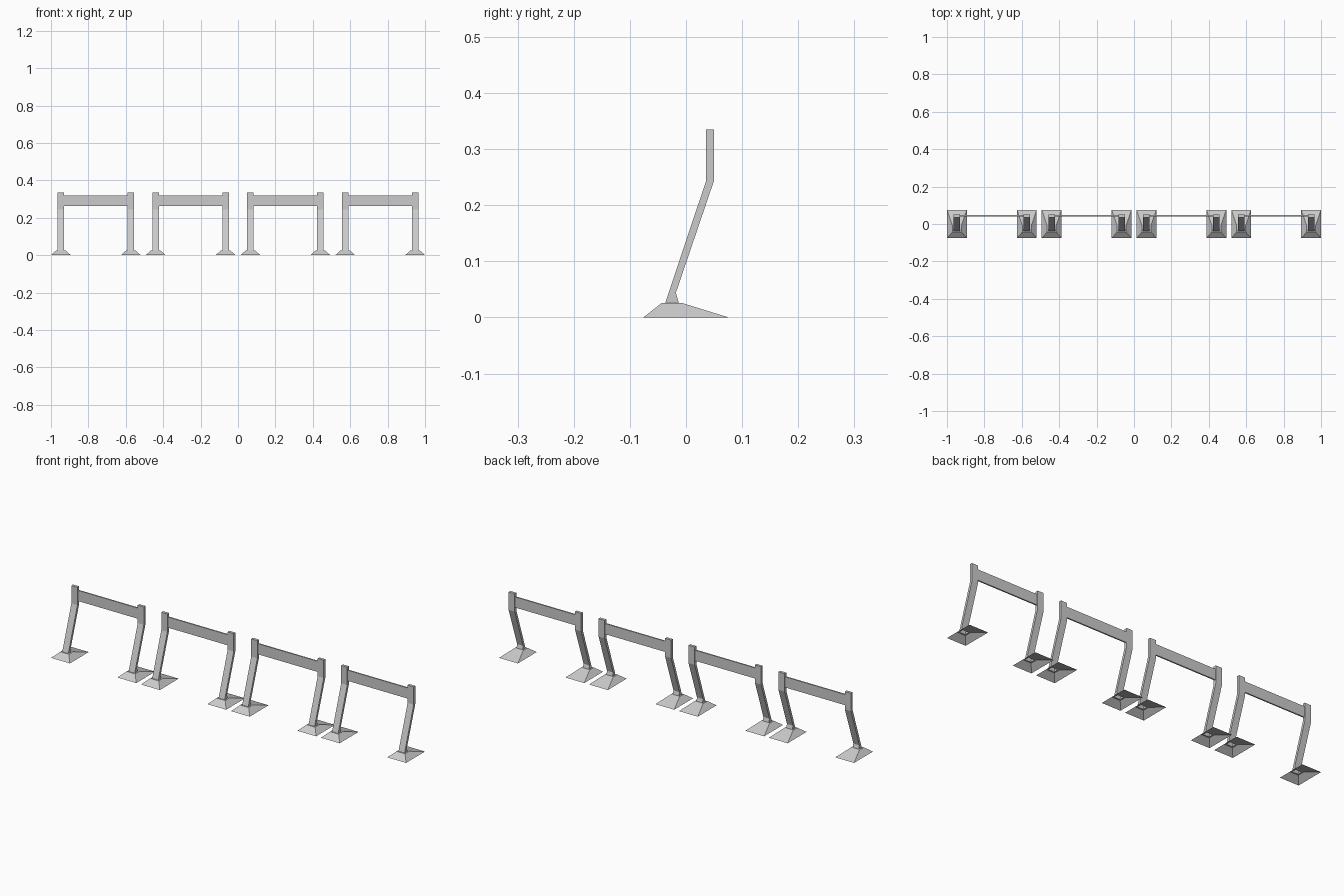
import bpy, bmesh

if "Cube" in bpy.data.objects:
    bpy.data.objects.remove(bpy.data.objects["Cube"])

# rectangular rings (half width, y front, y back, z) from foot base up to post top
RINGS = [
    (0.053, -0.076, 0.076, 0.0),
    (0.024, -0.043, -0.008, 0.026),
    (0.017, -0.037, -0.013, 0.026),
    (0.017, -0.031, -0.018, 0.044),
    (0.017, 0.036, 0.050, 0.244),
    (0.017, 0.036, 0.050, 0.335),
]


def finish(name, bm):
    bmesh.ops.recalc_face_normals(bm, faces=bm.faces)
    mesh = bpy.data.meshes.new(name)
    bm.to_mesh(mesh)
    bm.free()
    bpy.context.collection.objects.link(bpy.data.objects.new(name, mesh))


def loft(name, cx, rings, close_bottom):
    bm = bmesh.new()
    loops = [[bm.verts.new((cx + x, y, z)) for x, y in
              ((-w, y0), (w, y0), (w, y1), (-w, y1))] for w, y0, y1, z in rings]
    for a, b in zip(loops, loops[1:]):
        for i in range(4):
            j = (i + 1) % 4
            bm.faces.new((a[i], a[j], b[j], b[i]))
    bm.faces.new(loops[-1])
    if close_bottom:
        bm.faces.new(loops[0][::-1])
    finish(name, bm)


# four barrier sections in a row
for n in range(4):
    cx = -0.76 + n * 0.76 * 2 / 3
    # bent posts with hollow flared feet
    for side, label in ((-1, "left"), (1, "right")):
        loft(f"{label}_post_{n + 1}", cx + side * 0.187, RINGS, False)
    # thin plank between the posts
    loft(f"rail_{n + 1}", cx, [(0.171, 0.040, 0.047, 0.264),
                               (0.171, 0.040, 0.047, 0.318)], True)
